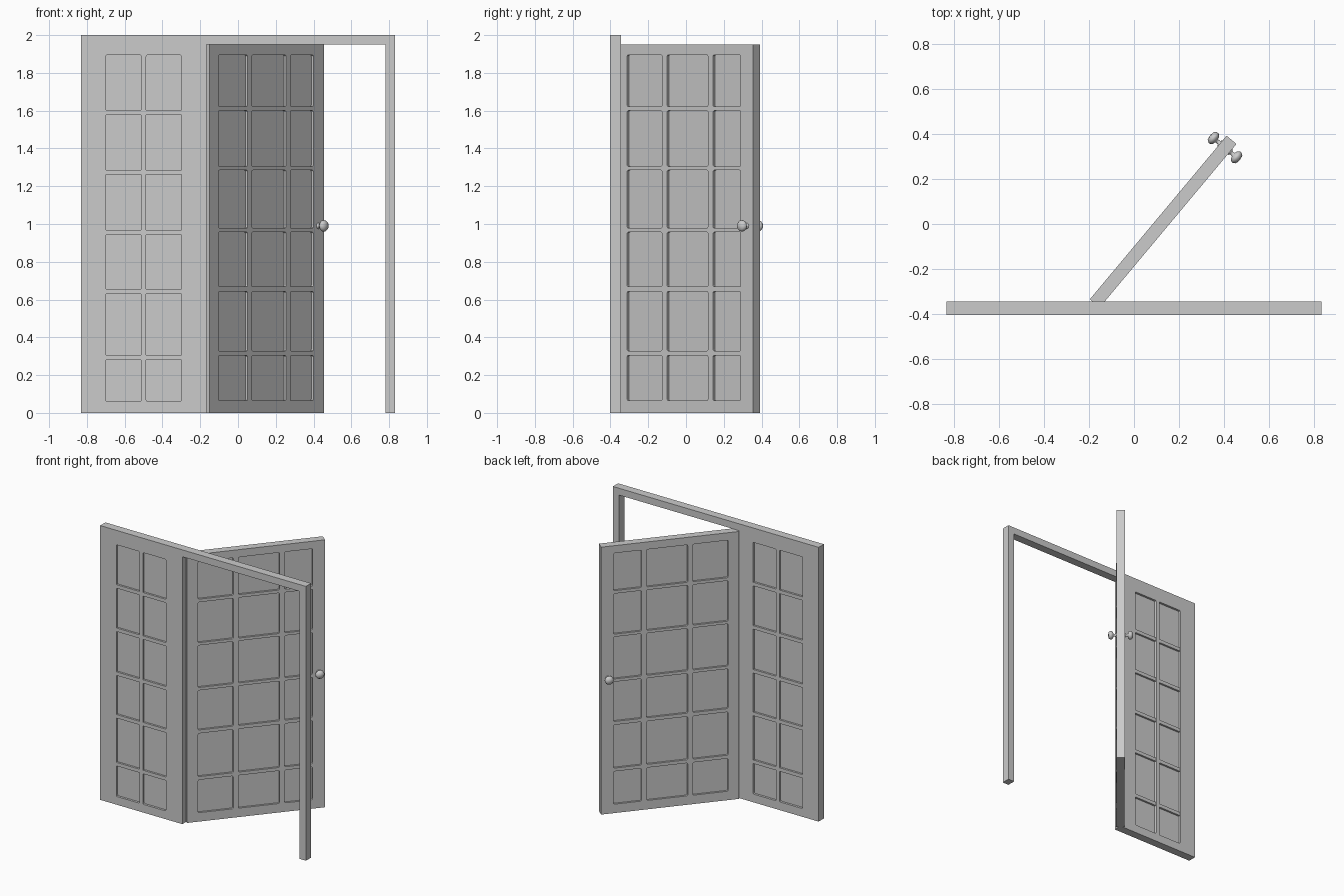
import bpy, bmesh, math
from mathutils import Matrix, Vector

cube = bpy.data.objects.get("Cube")
if cube:
    bpy.data.objects.remove(cube, do_unlink=True)


def material(name, rgb):
    m = bpy.data.materials.new(name)
    m.use_nodes = True
    m.diffuse_color = (*rgb, 1)
    m.node_tree.nodes["Principled BSDF"].inputs["Base Color"].default_value = (*rgb, 1)
    return m


GREY = material("plain grey", (0.6, 0.6, 0.6))


def add_box(bm, x, y, z, corner=0):
    """Box from (min, max) pairs, with optional rounding of the edges along y."""
    size = [b - a for a, b in (x, y, z)]
    mid = [(a + b) / 2 for a, b in (x, y, z)]
    mat = Matrix.Translation(mid) @ Matrix.Diagonal((*size, 1))
    verts = bmesh.ops.create_cube(bm, size=1, matrix=mat)["verts"]
    if corner:
        edges = {e for v in verts for e in v.link_edges
                 if abs(e.verts[0].co.y - e.verts[1].co.y) > size[1] / 2}
        bmesh.ops.bevel(bm, geom=list(edges), offset=corner, segments=2,
                        profile=0.5, affect='EDGES')


def finish(name, bm):
    mesh = bpy.data.meshes.new(name)
    bm.to_mesh(mesh)
    bm.free()
    mesh.materials.append(GREY)
    ob = bpy.data.objects.new(name, mesh)
    bpy.context.collection.objects.link(ob)
    return ob


def box(name, x, y, z):
    bm = bmesh.new()
    add_box(bm, x, y, z)
    return finish(name, bm)


def recess(ob, cells, half, depth):
    """Sink rounded panels into both faces of a slab centred on y = 0."""
    bm = bmesh.new()
    for x, z in cells:
        for y in ((-half - 0.02, depth - half), (half - depth, half + 0.02)):
            add_box(bm, x, y, z, 0.008)
    cutter = finish("panel_cutter", bm)
    cutter.hide_render = True
    mod = ob.modifiers.new("panels", 'BOOLEAN')
    mod.operation, mod.solver, mod.object = 'DIFFERENCE', 'EXACT', cutter
    bpy.context.view_layer.update()
    graph = bpy.context.evaluated_depsgraph_get()
    ob.data = bpy.data.meshes.new_from_object(ob.evaluated_get(graph))
    ob.modifiers.clear()
    bpy.data.objects.remove(cutter, do_unlink=True)


WALL_Y = -0.373
HALF = 0.03
DOOR_HALF = 0.0285
OPEN_TOP = 1.95
WALL = (WALL_Y - HALF, WALL_Y + HALF)

# Door frame
box("top_rail", (-0.83, 0.83), WALL, (OPEN_TOP, 2.0))
box("left_post", (0.78, 0.83), WALL, (0, OPEN_TOP))

# Fixed side panel with two tall recesses crossed by slim bars
side = box("side_panel", (-0.83, -0.167), (-HALF, HALF), (0, OPEN_TOP))
columns = [(-0.70, -0.513), (-0.486, -0.30)]
recess(side, [(c, (0.06, 1.895)) for c in columns], HALF, 0.016)
side.location.y = WALL_Y
bm = bmesh.new()
for x in columns:
    for z in (0.294, 0.643, 0.954, 1.274, 1.59):
        add_box(bm, x, (WALL[0] + 0.002, WALL[1] - 0.002), (z - 0.013, z + 0.013))
finish("side_panel_bars", bm)

# Open door, modelled along x from its hinge and then swung open
swing = Matrix.Translation((-0.174, -0.352, 0)) @ Matrix.Rotation(math.radians(50.1), 4, 'Z')
door = box("door", (0, 0.945), (-DOOR_HALF, DOOR_HALF), (0, OPEN_TOP))
columns = [(0.076, 0.317), (0.352, 0.634), (0.669, 0.86)]
rows = [(0.065, 0.304), (0.328, 0.643), (0.668, 0.957),
        (0.978, 1.285), (1.305, 1.60), (1.622, 1.895)]
recess(door, [(c, r) for c in columns for r in rows], DOOR_HALF, 0.015)
door.matrix_world = swing


# Turned knob on each face of the door
def knob(name, side_sign):
    profile = [(0.016, 0.027), (0.016, 0.031), (0.009, 0.034), (0.009, 0.048),
               (0.022, 0.052), (0.030, 0.062), (0.030, 0.070), (0.022, 0.082),
               (0, 0.086)]
    bm = bmesh.new()
    pts = [bm.verts.new((r, 0, h)) for r, h in profile]
    edges = [bm.edges.new(p) for p in zip(pts, pts[1:])]
    bmesh.ops.spin(bm, geom=pts + edges, cent=(0, 0, 0), axis=(0, 0, 1),
                   angle=math.tau, steps=16, use_duplicate=False)
    bmesh.ops.remove_doubles(bm, verts=bm.verts, dist=0.0005)
    bmesh.ops.recalc_face_normals(bm, faces=bm.faces)
    for f in bm.faces:
        f.smooth = True
    ob = finish(name, bm)
    turn = Matrix.Rotation(side_sign * math.pi / 2, 4, 'X')
    ob.matrix_world = swing @ Matrix.Translation((0.9, 0, 0.99)) @ turn


knob("front_knob", 1)
knob("back_knob", -1)
